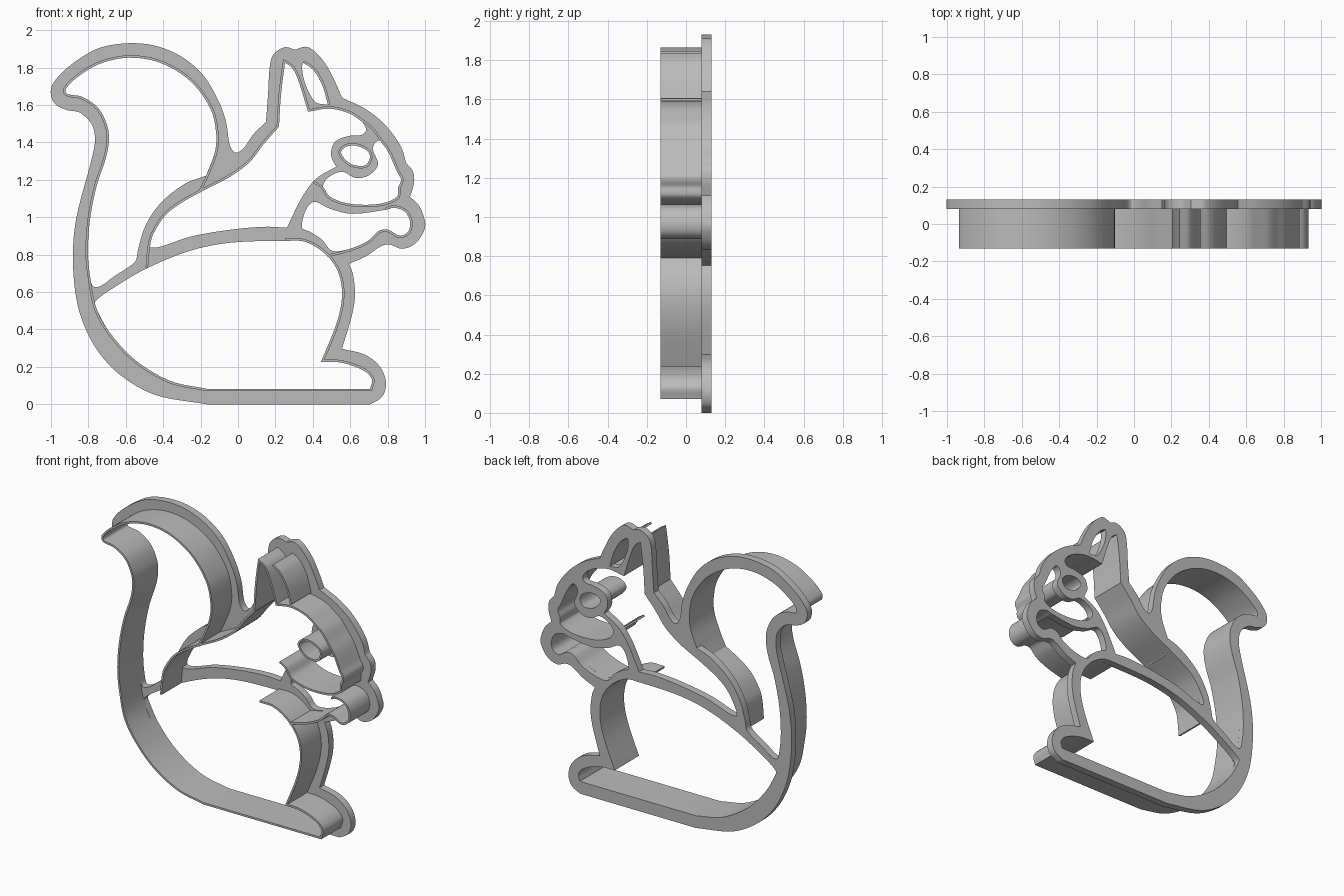
import bpy, bmesh, math
from mathutils import Vector

if "Cube" in bpy.data.objects:
    bpy.data.objects.remove(bpy.data.objects["Cube"])

UNIT = 187.0          # trace units per model unit; z runs downwards in the trace
WALL = 0.013          # blade thickness

grey = bpy.data.materials.new("plain grey")
grey.diffuse_color = (0.5, 0.5, 0.5, 1)
grey.use_nodes = True
grey.node_tree.nodes["Principled BSDF"].inputs["Base Color"].default_value = grey.diffuse_color

# Outlines, clockwise; a repeated point marks a sharp corner
OUTER = [(207, 404.5), (207, 404.5), (370, 404.5), (370, 404.5), (382, 397), (386, 383), (380, 367),
         (365, 355), (342, 349), (342, 349), (352, 315), (355, 295), (353, 275), (349, 264), (349, 264),
         (365, 257), (382, 246), (390, 245), (402, 249), (415, 244), (424, 231), (425, 222), (419, 206),
         (410, 197), (410, 197), (414, 183), (413, 172), (406, 163), (406, 163), (401, 147), (385, 125),
         (365, 109), (342, 98), (342, 98), (335, 82), (326, 65), (315, 52), (306, 47), (295, 50),
         (295, 50), (285, 47.5), (274, 54), (270, 65), (268, 95), (266, 122), (266, 122), (253, 135),
         (244, 148), (236, 153), (230, 146), (226, 122), (218, 100), (202, 74), (180, 56), (155, 46),
         (129, 43.5), (100, 48), (78, 60), (60, 75), (51, 89), (54, 103), (66, 110), (80, 113), (92, 125),
         (95, 140), (92, 158), (77, 215), (73, 250), (75, 290), (82, 320), (97, 350), (120, 375), (155, 395)]
TAIL = [(91, 282), (88, 255), (90, 220), (97, 185), (106, 158), (109, 140), (107, 125), (98, 108),
        (82, 97), (67, 94), (66, 89), (78, 77), (100, 64), (129, 58), (160, 63), (190, 81), (210, 108),
        (216, 132), (215, 152), (206, 176), (206, 176), (185, 184), (160, 204), (145, 227), (138, 250),
        (135, 262), (115, 276), (101, 286), (94, 287)]
BODY = [(150, 247), (153, 235), (165, 216), (180, 204), (203, 191), (230, 177), (250, 162), (264, 144),
        (279, 127), (279, 127), (281, 95), (285, 63), (285, 63), (292, 68), (298, 80), (308, 112),
        (308, 112), (330, 109), (350, 114), (362, 122), (366, 130), (362, 135), (350, 136), (335, 142),
        (331, 155), (336, 167), (336, 167), (316, 179), (303, 196), (293, 215), (287, 228), (287, 228),
        (265, 227), (230, 230), (190, 237), (160, 247)]
FACE = [(380, 141), (388, 152), (397, 172), (401, 180), (398, 188), (397, 197), (380, 204), (350, 204),
        (330, 197), (323, 187), (328, 178), (342, 172), (355, 178), (368, 176), (378, 165), (373, 150),
        (375, 143)]
MOUTH = [(386, 210), (394, 208), (405, 212), (410, 222), (408, 232), (400, 236), (388, 230), (379, 231),
         (368, 241), (350, 249), (332, 251), (322, 240), (310, 232), (302, 228), (306, 210), (314, 202),
         (330, 209), (352, 214)]
HAUNCH = [(95, 302), (120, 284), (148, 268), (190, 251), (230, 243), (285, 241), (305, 242), (325, 254),
          (338, 272), (342, 295), (337, 322), (321, 362), (321, 362), (342, 363), (364, 371), (372, 380),
          (370, 389), (370, 389), (207, 389), (207, 389), (170, 381), (135, 360), (110, 333), (97, 310)]
EAR = [(303, 63), (313, 70), (322, 85), (328, 105), (328, 105), (315, 102), (304, 80)]
EYE = [(341, 153), (346, 147), (356, 146), (367, 151), (370, 157), (366, 165), (358, 166), (349, 163)]


def smooth(pts, closed, steps=6):
    """Smooth spline through the trace points, returned in model units."""
    p = [Vector(((x - 238) / UNIT, (404.5 - z) / UNIT)) for x, z in pts]
    n = len(p)
    get = (lambda i: p[i % n]) if closed else (lambda i: p[max(0, min(n - 1, i))])
    out = []
    for i in range(n if closed else n - 1):
        a, b, c, d = (get(i + k) for k in (-1, 0, 1, 2))
        length = (c - b).length
        if length < 1e-6:
            continue
        m0 = (c - a) * length / ((c - b).length + (b - a).length)
        m1 = (d - b) * length / ((d - c).length + (c - b).length)
        for s in range(steps):
            t = s / steps
            out.append(b * (2*t**3 - 3*t*t + 1) + m0 * (t**3 - 2*t*t + t)
                       + c * (3*t*t - 2*t**3) + m1 * (t**3 - t*t))
    if not closed:
        out.append(p[-1])
    return out


def stretch(loop, a, b):
    """Part of a closed outline from point a on to point b."""
    i, j = loop.index(a), loop.index(b)
    return loop[i:j + 1] if i <= j else loop[i:] + loop[:j + 1]


def finish(obj):
    bpy.ops.object.select_all(action='DESELECT')
    obj.select_set(True)
    bpy.context.view_layer.objects.active = obj
    bpy.ops.object.shade_smooth_by_angle(angle=math.radians(30))


def blade(name, pts, closed=False):
    """Thin upright wall standing just outside the given edge."""
    line = smooth(pts, closed)
    n = len(line)
    bm = bmesh.new()
    rings = []
    for i, q in enumerate(line):
        before = line[i - 1] if (closed or i) else q
        after = line[(i + 1) % n] if (closed or i < n - 1) else q
        d0, d1 = (q - before).normalized(), (after - q).normalized()
        d = (d0 + d1).normalized()
        ref = d1 if d1.length else d0
        o = q + Vector((-d.y, d.x)) * WALL / max(0.6, d.dot(ref))
        rings.append([bm.verts.new((v.x, y, v.y))
                      for v, y in ((q, -0.13), (o, -0.13), (o, 0.09), (q, 0.09))])
    for i in range(n if closed else n - 1):
        r, s = rings[i], rings[(i + 1) % n]
        for k in range(4):
            bm.faces.new((r[k], r[(k + 1) % 4], s[(k + 1) % 4], s[k]))
    if not closed:
        bm.faces.new(rings[0])
        bm.faces.new(rings[-1])
    bmesh.ops.recalc_face_normals(bm, faces=bm.faces)
    me = bpy.data.meshes.new(name)
    bm.to_mesh(me)
    bm.free()
    me.materials.append(grey)
    obj = bpy.data.objects.new(name, me)
    bpy.context.collection.objects.link(obj)
    finish(obj)


# Flat back frame: the outline with all openings, filled and extruded
cu = bpy.data.curves.new("back_frame", 'CURVE')
cu.dimensions = '2D'
cu.fill_mode = 'BOTH'
cu.extrude = 0.025
for loop in (OUTER, TAIL, BODY, FACE, MOUTH, HAUNCH, EAR, EYE):
    line = smooth(loop, True)
    sp = cu.splines.new('POLY')
    sp.points.add(len(line) - 1)
    for point, q in zip(sp.points, line):
        point.co = (q.x, q.y, 0, 1)
    sp.use_cyclic_u = True
cu.materials.append(grey)
frame = bpy.data.objects.new("back_frame", cu)
bpy.context.collection.objects.link(frame)
frame.rotation_euler = (math.pi / 2, 0, 0)
frame.location.y = 0.105
bpy.ops.object.select_all(action='DESELECT')
frame.select_set(True)
bpy.context.view_layer.objects.active = frame
bpy.ops.object.convert(target='MESH')
frame = bpy.context.view_layer.objects.active
bm = bmesh.new()
bm.from_mesh(frame.data)
bmesh.ops.remove_doubles(bm, verts=bm.verts, dist=1e-5)
bmesh.ops.recalc_face_normals(bm, faces=bm.faces)
bm.to_mesh(frame.data)
bm.free()
finish(frame)

# Blades along the edges of the openings
blade("haunch_and_tail_blade", stretch(HAUNCH, (285, 241), (97, 310))
      + stretch(TAIL, (91, 282), (206, 176)) + [(198, 192)])
blade("back_and_head_blade", [(148, 268)] + stretch(BODY, (150, 247), (362, 122))
      + [(372, 130)] + stretch(FACE, (380, 141), (323, 187)) + [(314, 181)])
blade("mouth_blade", stretch(MOUTH, (386, 210), (350, 249)) + [(327, 255)])
blade("ear_blade", stretch(EAR, (303, 63), (328, 105)))
blade("eye_blade", EYE, closed=True)
